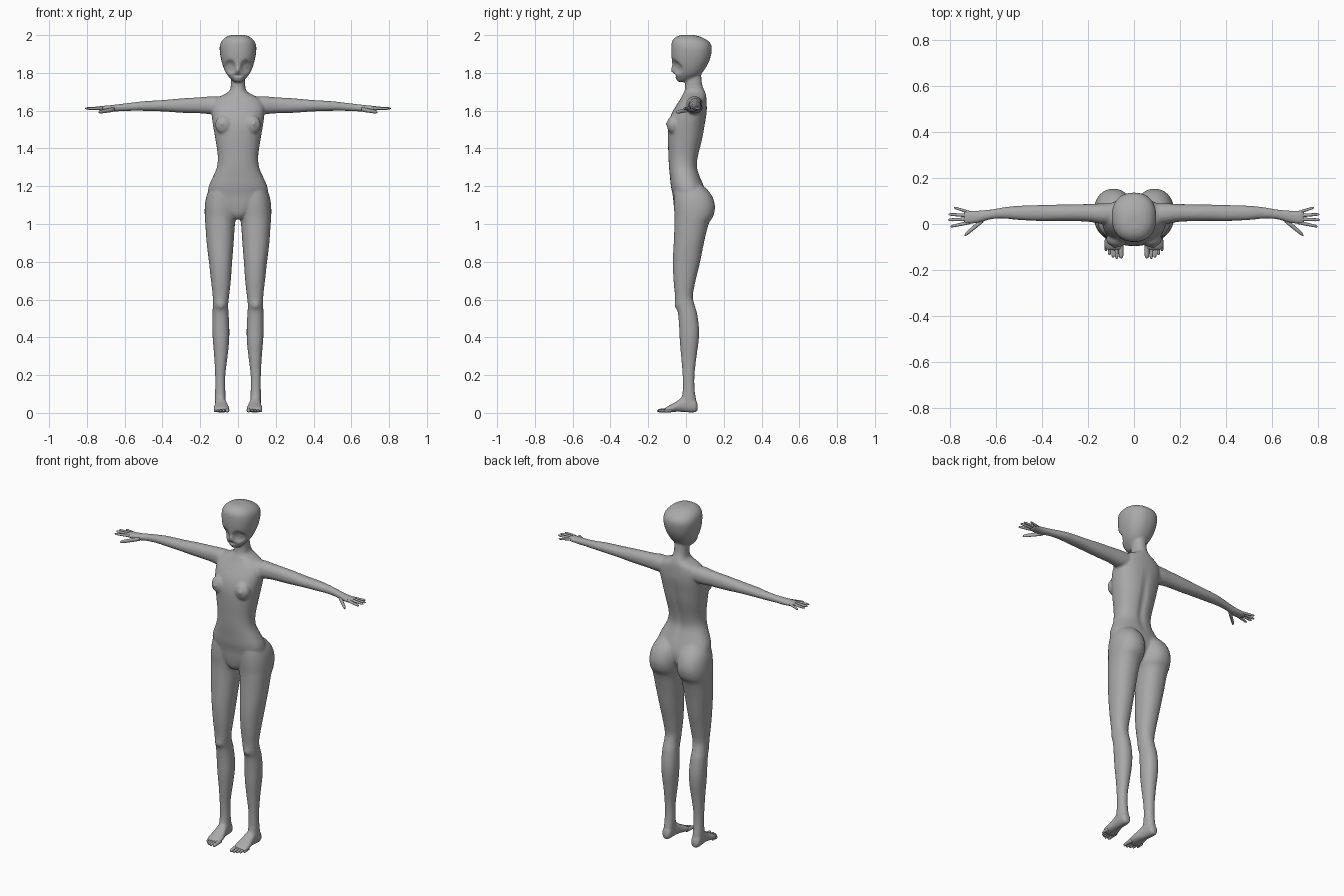
import bpy, bmesh, math
from mathutils import Vector, Matrix

skin = bpy.data.materials.new("plain grey")
skin.diffuse_color = (0.4, 0.4, 0.4, 1)


def spline(rows, steps):
    """Catmull-Rom resampling of section rows."""
    out = []
    last = len(rows) - 1
    for i in range(last):
        quad = [rows[max(i - 1, 0)], rows[i], rows[i + 1], rows[min(i + 2, last)]]
        for s in range(steps):
            t = s / steps
            out.append([0.5 * (2 * b + (c - a) * t + (2 * a - 5 * b + 4 * c - d) * t * t
                               + (3 * b - a - 3 * c + d) * t ** 3)
                        for a, b, c, d in zip(*quad)])
    return out + [rows[-1]]


def loft(bm, axis, rows, side=1, n=32, power=2.2, steps=3):
    """Skin rounded sections (position, a min, a max, b min, b max) along an axis."""
    rings = []
    for t, a0, a1, b0, b1 in spline(rows, steps):
        ring = []
        for k in range(n):
            c, s = math.cos(2 * math.pi * k / n), math.sin(2 * math.pi * k / n)
            a = (a0 + a1) / 2 + (a1 - a0) / 2 * math.copysign(abs(c) ** (2 / power), c)
            b = (b0 + b1) / 2 + (b1 - b0) / 2 * math.copysign(abs(s) ** (2 / power), s)
            co = {'z': (a * side, b, t), 'x': (t * side, a, b), 'y': (a * side, t, b)}[axis]
            ring.append(bm.verts.new(co))
        rings.append(ring)
    for r, q in zip(rings, rings[1:]):
        for k in range(n):
            bm.faces.new((r[k], r[(k + 1) % n], q[(k + 1) % n], q[k]))
    bm.faces.new(rings[0])
    bm.faces.new(rings[-1])


def ball(bm, centre, size):
    m = Matrix.Translation(centre) @ Matrix.Diagonal((*size, 1))
    bmesh.ops.create_uvsphere(bm, u_segments=24, v_segments=16, radius=1, matrix=m)


def digit(bm, axis, start, end, r, side):
    """Finger or toe: tapered rounded tube between two (along, a, b) points."""
    p, q = Vector(start), Vector(end)
    rows = []
    for t, k in ((0, 1), (0.35, 1.0), (0.5, 0.92), (0.8, 0.85), (0.95, 0.6), (1, 0.2)):
        c = p.lerp(q, t)
        rows.append((c[0], c[1] - r * k, c[1] + r * k, c[2] - r * k, c[2] + r * k))
    loft(bm, axis, rows, side, n=12, power=2, steps=2)


def finish(bm, name):
    bmesh.ops.recalc_face_normals(bm, faces=bm.faces)
    me = bpy.data.meshes.new(name)
    bm.to_mesh(me)
    bm.free()
    me.materials.append(skin)
    ob = bpy.data.objects.new(name, me)
    bpy.context.collection.objects.link(ob)
    me.polygons.foreach_set("use_smooth", [True] * len(me.polygons))
    return ob


# Torso and neck: height, half width, front, back
torso = [(1.025, .02, -.035, .03), (1.05, .06, -.055, .07), (1.1, .13, -.065, .105),
         (1.15, .158, -.07, .11), (1.2, .155, -.08, .095), (1.25, .133, -.085, .075),
         (1.3, .112, -.09, .06), (1.36, .107, -.093, .066), (1.45, .12, -.096, .088),
         (1.52, .132, -.094, .1), (1.58, .14, -.078, .109), (1.63, .14, -.05, .11),
         (1.665, .115, -.028, .108), (1.685, .075, -.018, .105), (1.705, .045, -.008, .098),
         (1.74, .038, -.004, .085), (1.8, .036, 0, .08)]

# Head
head = [(1.752, .018, -.042, .0), (1.765, .036, -.05, .03), (1.79, .058, -.062, .075),
        (1.82, .074, -.07, .1), (1.86, .087, -.074, .122), (1.9, .095, -.078, .134),
        (1.94, .097, -.078, .136), (1.97, .086, -.073, .117), (1.992, .06, -.05, .075),
        (2.001, .03, -.02, .04)]

# Leg: height, inner x, outer x, front, back
leg = [(1.22, .035, .12, -.04, .07), (1.18, .01, .153, -.06, .115),
       (1.14, .004, .169, -.064, .142), (1.09, .003, .176, -.064, .154),
       (1.04, .007, .176, -.061, .144), (1.0, .016, .173, -.061, .12),
       (.9, .023, .166, -.065, .095), (.8, .031, .154, -.07, .075), (.7, .038, .143, -.066, .051),
       (.62, .047, .134, -.058, .036), (.57, .052, .133, -.056, .046), (.53, .05, .135, -.043, .058),
       (.45, .046, .136, -.036, .069), (.38, .047, .133, -.033, .067), (.3, .055, .126, -.026, .056),
       (.2, .067, .121, -.018, .045), (.12, .067, .121, -.017, .046), (.07, .066, .122, -.025, .054),
       (.03, .068, .12, -.025, .055)]

# Foot: y, inner x, outer x, bottom, top
foot = [(.062, .08, .108, .012, .045), (.05, .069, .12, .003, .07), (.02, .066, .122, .002, .09),
        (-.02, .06, .122, .005, .083), (-.05, .051, .126, .006, .06), (-.08, .045, .13, .003, .044),
        (-.1, .045, .13, .002, .033), (-.113, .052, .122, .006, .025)]

# Arm and palm: x, front, back, bottom, top
arm = [(.06, .01, .09, 1.6, 1.668), (.13, .0, .09, 1.582, 1.676), (.2, .01, .087, 1.586, 1.671),
       (.3, .013, .085, 1.589, 1.665), (.4, .013, .083, 1.596, 1.656), (.5, .017, .08, 1.599, 1.65),
       (.56, .023, .074, 1.599, 1.643), (.62, .021, .064, 1.597, 1.636),
       (.66, .01, .06, 1.594, 1.631), (.7, .001, .058, 1.595, 1.627),
       (.73, -.002, .06, 1.6, 1.624), (.742, .003, .055, 1.604, 1.62)]

bm = bmesh.new()
for part in (torso, head):
    loft(bm, 'z', [(z, -w, w, f, b) for z, w, f, b in part], power=2.3)
ball(bm, (0, -.066, 1.818), (.009, .016, .02))     # nose
ball(bm, (0, -.042, 1.768), (.022, .01, .012))     # chin
for s in (1, -1):
    loft(bm, 'z', leg, s)
    loft(bm, 'y', foot, s)
    loft(bm, 'x', arm, s)
    ball(bm, (s * .075, -.066, 1.525), (.046, .035, .05))   # breast
    ball(bm, (s * .083, -.098, 1.53), (.01, .01, .01))
    ball(bm, (s * .092, -.04, .575), (.026, .021, .03))     # kneecap
body = finish(bm, "body")

# Fuse the body into one skin
remesh = body.modifiers.new("fuse", 'REMESH')
remesh.mode = 'VOXEL'
remesh.voxel_size = 0.007
remesh.use_smooth_shade = True
smooth = body.modifiers.new("soften", 'SMOOTH')
smooth.factor = 0.5
smooth.iterations = 5
bpy.context.view_layer.update()
fused = bpy.data.meshes.new_from_object(
    body.evaluated_get(bpy.context.evaluated_depsgraph_get()))
body.modifiers.clear()
body.data = fused
if not fused.materials:
    fused.materials.append(skin)

# Hollows on the front (eye sockets, mouth) and the spine groove: x, z, x size, z size, depth
hollows = [(.043, 1.832, .027, .032, .022), (-.043, 1.832, .027, .032, .022),
           (0, 1.787, .022, .008, .008)]
for v in fused.vertices:
    if v.co.y < 0:
        for x, z, rx, rz, depth in hollows:
            d = ((v.co.x - x) / rx) ** 2 + ((v.co.z - z) / rz) ** 2
            if d < 4:
                v.co.y += depth * math.exp(-d * d)
    elif 1.2 < v.co.z < 1.6 and v.co.y > .03:
        v.co.y -= .008 * math.exp(-(v.co.x / .02) ** 2) * math.sin((v.co.z - 1.2) / .4 * math.pi)
fused.polygons.foreach_set("use_smooth", [True] * len(fused.polygons))

# Fingers: (x, y, z) start and tip
fingers = [((.715, .05, 1.613), (.785, .072, 1.608), .0068),
           ((.715, .037, 1.614), (.808, .042, 1.611), .0075),
           ((.715, .021, 1.614), (.81, .018, 1.612), .0078),
           ((.715, .007, 1.613), (.8, -.011, 1.61), .0075),
           ((.655, .02, 1.607), (.738, -.049, 1.592), .0115)]
# Toes: (y, x, z) start and tip
toes = [((-.085, .057, .016), (-.15, .056, .011), .0115),
        ((-.085, .077, .015), (-.153, .075, .01), .0085),
        ((-.085, .092, .014), (-.147, .091, .01), .008),
        ((-.08, .106, .013), (-.136, .107, .009), .0078),
        ((-.075, .12, .012), (-.118, .122, .009), .0075)]
for name, axis, parts in (("fingers", 'x', fingers), ("toes", 'y', toes)):
    for s, label in ((1, "left"), (-1, "right")):
        bm = bmesh.new()
        for start, end, r in parts:
            digit(bm, axis, start, end, r, s)
        finish(bm, f"{label}_{name}")
